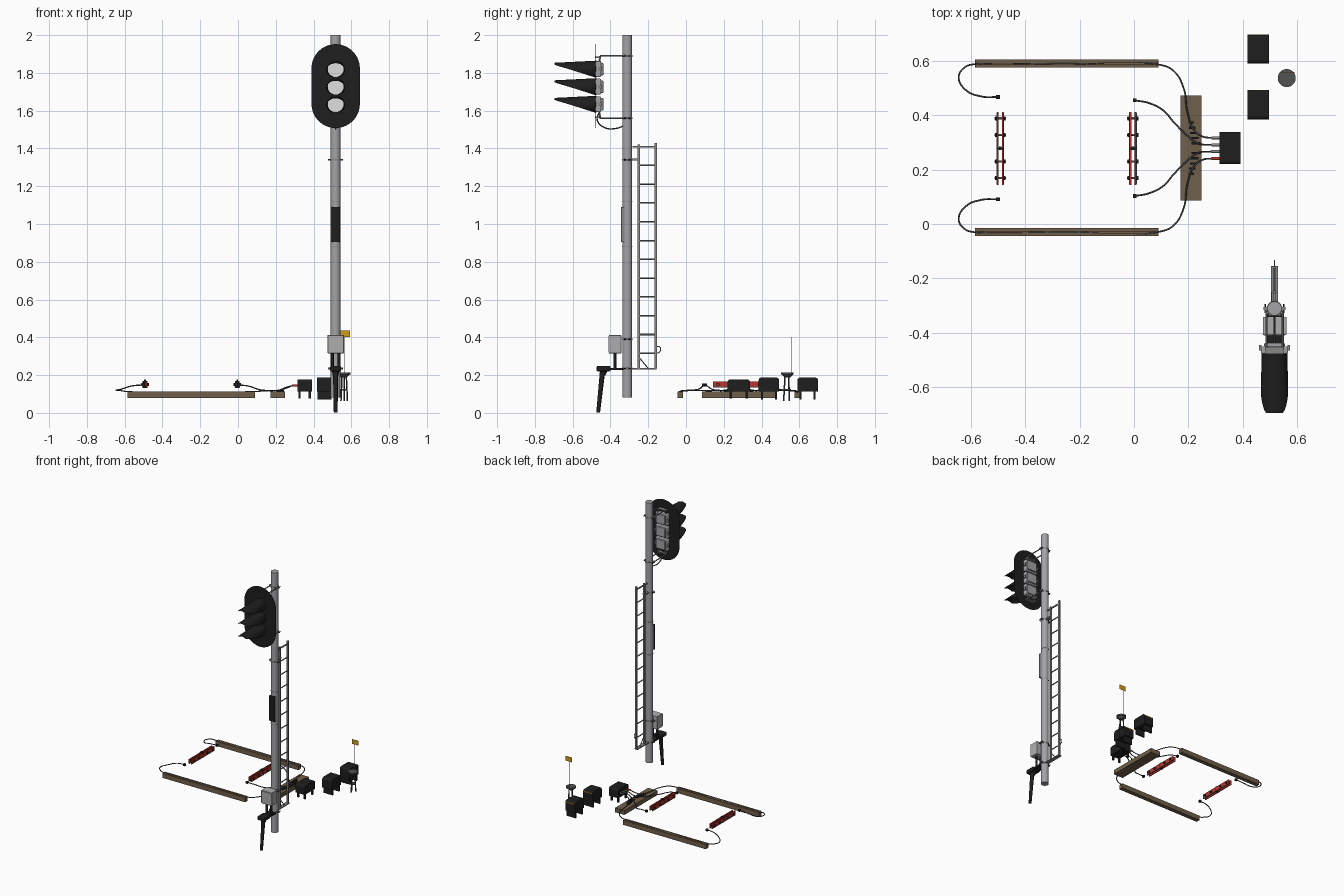
import bpy, bmesh, math
from mathutils import Vector

if "Cube" in bpy.data.objects:
    bpy.data.objects.remove(bpy.data.objects["Cube"])

def mat(name, r, g, b):
    m = bpy.data.materials.new(name)
    m.diffuse_color = (r, g, b, 1)
    m.use_nodes = True
    m.node_tree.nodes["Principled BSDF"].inputs["Base Color"].default_value = m.diffuse_color
    return m

GREY = mat("mast grey", 0.36, 0.37, 0.385)
LIGHT = mat("box light grey", 0.42, 0.42, 0.43)
STEEL = mat("ladder steel", 0.25, 0.25, 0.245)
BLACK = mat("black", 0.013, 0.013, 0.013)
CABLE = mat("cable dark grey", 0.075, 0.078, 0.08)
WOOD = mat("weathered wood", 0.165, 0.115, 0.07)
RED = mat("red", 0.52, 0.035, 0.025)
AMBER = mat("amber", 0.62, 0.33, 0.01)
LENS = mat("lens white", 0.74, 0.74, 0.74)
LID = mat("antenna grey", 0.085, 0.085, 0.085)

def obj(name, bm, m, smooth=False):
    bmesh.ops.recalc_face_normals(bm, faces=bm.faces)
    me = bpy.data.meshes.new(name)
    bm.to_mesh(me)
    bm.free()
    me.materials.append(m)
    o = bpy.data.objects.new(name, me)
    bpy.context.collection.objects.link(o)
    if smooth:
        bpy.ops.object.select_all(action='DESELECT')
        o.select_set(True)
        bpy.context.view_layer.objects.active = o
        bpy.ops.object.shade_smooth_by_angle(angle=math.radians(35))
    return o

def box(name, x, y, z, m, bevel=0, top_x=False):
    """Box from (min, max) pairs; top_x rounds only the top edges along x."""
    bm = bmesh.new()
    bmesh.ops.create_cube(bm, size=1)
    for v in bm.verts:
        v.co = [(a[0] + a[1]) / 2 + c * (a[1] - a[0]) for c, a in zip(v.co, (x, y, z))]
    if bevel:
        edges = [e for e in bm.edges if not top_x or
                 (abs(e.verts[0].co.x - e.verts[1].co.x) > 1e-4 and e.verts[0].co.z > z[1] - 1e-4)]
        bmesh.ops.bevel(bm, geom=edges, offset=bevel, segments=3, affect='EDGES', profile=0.5)
    return obj(name, bm, m)

def rod(name, p, q, r, m, r2=None, n=16):
    """Cylinder or cone between two points."""
    p, q = Vector(p), Vector(q)
    bm = bmesh.new()
    bmesh.ops.create_cone(bm, cap_ends=True, segments=n, radius1=r,
                          radius2=r if r2 is None else r2, depth=(q - p).length)
    rot = (q - p).to_track_quat('Z', 'Y')
    for v in bm.verts:
        v.co = rot @ v.co + (p + q) / 2
    return obj(name, bm, m, True)

def tube(name, pts, r, m):
    """Smooth cable through points."""
    cu = bpy.data.curves.new(name, 'CURVE')
    cu.dimensions = '3D'
    cu.bevel_depth, cu.bevel_resolution, cu.resolution_u = r, 2, 8
    cu.use_fill_caps = True
    s = cu.splines.new('BEZIER')
    s.bezier_points.add(len(pts) - 1)
    for bp, p in zip(s.bezier_points, pts):
        bp.co = p
        bp.handle_left_type = bp.handle_right_type = 'AUTO'
    cu.materials.append(m)
    o = bpy.data.objects.new(name, cu)
    bpy.context.collection.objects.link(o)
    bpy.ops.object.select_all(action='DESELECT')
    o.select_set(True)
    bpy.context.view_layer.objects.active = o
    bpy.ops.object.convert(target='MESH')

MX, MY = 0.517, -0.311     # mast axis

# Mast with joint rings and clamps
rod("mast", (MX, MY, 0.082), (MX, MY, 2.0), 0.026, GREY, n=32)
for z in (0.88, 1.12):
    rod("mast_ring", (MX, MY, z - 0.002), (MX, MY, z + 0.002), 0.0268, STEEL, n=32)
for z in (0.235, 0.39, 1.34, 1.56, 1.89):
    rod("mast_clamp", (MX, MY, z - 0.005), (MX, MY, z + 0.005), 0.028, STEEL, n=32)
    for s in (-1, 1):
        box("clamp_ear", sorted((MX + s * 0.025, MX + s * 0.04)), (MY - 0.006, MY + 0.006), (z - 0.004, z + 0.004), STEEL)
        rod("clamp_bolt", (MX + s * 0.034, MY - 0.016, z), (MX + s * 0.034, MY + 0.016, z), 0.003, BLACK, n=8)

# Dark plate on the mast front
box("mast_plate", (MX - 0.023, MX + 0.023), (-0.343, -0.336), (0.905, 1.09), BLACK)
box("mast_plate_back", (MX - 0.022, MX + 0.0235), (-0.341, -0.325), (0.906, 1.089), STEEL)

# Signal backplate (thin stadium)
bm = bmesh.new()
ring = []
for i in range(48):
    a = 2 * math.pi * (i + 0.5) / 48
    zc = 1.73 + (0.094 if math.sin(a) > 0 else -0.094)
    ring.append(bm.verts.new((MX + 0.128 * math.cos(a), -0.4805, zc + 0.128 * math.sin(a))))
f = bm.faces.new(ring)
ex = bmesh.ops.extrude_face_region(bm, geom=[f])
for v in ex['geom']:
    if isinstance(v, bmesh.types.BMVert):
        v.co.y += 0.0008
obj("signal_backplate", bm, BLACK)

# Three lamps: lens, tapered visor, housing
for z in (1.82, 1.727, 1.634):
    rod("lens", (MX, -0.479, z), (MX, -0.487, z), 0.042, LENS, n=32)
    bm = bmesh.new()
    rows = []
    for i in range(40):
        a = 2 * math.pi * i / 40
        t = min(1, 1.1 * (1 + math.cos(a)) / 2 + 0.02)
        row = []
        for r, k in ((0.047, 0), (0.047, 1), (0.0445, 1), (0.0445, 0)):
            row.append(bm.verts.new((MX + r * math.sin(a) * (1 + 0.12 * t * k), -0.475 - 0.22 * t * k,
                                     z + r * math.cos(a) * 0.95 - 0.011 * t * k)))
        rows.append(row)
    for i in range(40):
        p, q = rows[i], rows[(i + 1) % 40]
        for j in range(4):
            bm.faces.new((p[j], p[(j + 1) % 4], q[(j + 1) % 4], q[j]))
    obj("visor", bm, BLACK, True)
    box("lamp_housing", (MX - 0.05, MX + 0.05), (-0.478, -0.45), (z - 0.042, z + 0.042), GREY, 0.006)
    box("lamp_door", (MX - 0.038, MX + 0.038), (-0.452, -0.438), (z - 0.034, z + 0.034), GREY, 0.004)
    for s in (-1, 1):
        box("lamp_hinge", (MX + s * 0.052 - 0.005, MX + s * 0.052 + 0.005), (-0.465, -0.445), (z - 0.01, z + 0.01), STEEL)

# Head brackets and feed cable
for z, d in ((1.89, -0.03), (1.56, 0.03)):
    for s in (-1, 1):
        rod("head_bracket", (MX + s * 0.03, MY, z), (MX + s * 0.03, -0.455, z), 0.004, STEEL, n=8)
        rod("head_bracket_drop", (MX + s * 0.03, -0.455, z), (MX + s * 0.03, -0.458, z + d), 0.005, STEEL, n=8)
    box("head_bracket_cross", (MX - 0.033, MX + 0.033), (-0.478, -0.455), (z + d * 0.2 - 0.004, z + d * 0.2 + 0.004), STEEL)
tube("head_cable", [(MX, -0.455, 1.6), (MX, -0.47, 1.55), (MX, -0.43, 1.51), (MX, -0.37, 1.506), (MX, -0.33, 1.52)], 0.0035, CABLE)

# Ladder behind the mast
for y, top in ((-0.25, 1.42), (-0.16, 1.43)):
    box("ladder_rail", (MX - 0.006, MX + 0.006), (y - 0.006, y + 0.006), (0.235, top), STEEL)
for i in range(12):
    z = 1.41 - 0.0995 * i
    rod("ladder_rung", (MX, -0.252, z), (MX, -0.158, z), 0.004, STEEL, n=8)
box("ladder_top_arm", (MX - 0.004, MX + 0.004), (-0.284, -0.155), (1.404, 1.412), STEEL)
box("ladder_upper_bracket", (MX - 0.012, MX + 0.012), (-0.29, -0.25), (1.336, 1.346), STEEL)
box("ladder_foot_bracket", (MX - 0.013, MX + 0.013), (-0.3, -0.155), (0.23, 0.237), STEEL)
rod("ladder_brace", (MX, -0.245, 0.29), (MX, -0.2, 0.235), 0.003, STEEL, n=8)
tube("ladder_latch", [(MX, -0.158, 0.35), (MX, -0.14, 0.35), (MX, -0.138, 0.325), (MX, -0.155, 0.315)], 0.0025, STEEL)

# Junction box, its pipes and the leaning cable post
box("junction_box", (0.474, 0.561), (-0.408, -0.342), (0.315, 0.412), LIGHT, 0.003)
box("junction_box_door", (0.479, 0.556), (-0.411, -0.407), (0.32, 0.407), LIGHT)
for s in (-1, 1):
    rod("junction_pipe", (MX + s * 0.018, -0.377, 0.235), (MX + s * 0.018, -0.377, 0.316), 0.008, BLACK)
box("post_arm", (MX - 0.026, MX + 0.026), (-0.405, -0.33), (0.226, 0.238), BLACK)
box("post_head", (MX - 0.029, MX + 0.029), (-0.473, -0.4), (0.22, 0.248), BLACK, 0.006)
rod("post_collar", (MX, -0.442, 0.2), (MX, -0.437, 0.222), 0.015, BLACK, 0.02)
rod("leaning_post", (MX, -0.465, 0.002), (MX, -0.442, 0.22), 0.01, BLACK, 0.014)

# Wooden beams: two long with cable groove, one short
for y in (0.59, -0.03):
    for s in (-1, 1):
        box("long_beam_plank", (-0.585, 0.09), (y + s * 0.009 - 0.006, y + s * 0.009 + 0.006), (0.08, 0.114), WOOD)
    box("long_beam_base", (-0.585, 0.09), (y - 0.006, y + 0.006), (0.08, 0.108), WOOD)
box("short_beam", (0.172, 0.248), (0.086, 0.473), (0.08, 0.112), WOOD)

# Cables, mirrored about the track centre line
CY = 0.279
for s in (1, -1):
    def P(x, d, z):
        return (x, CY + s * d, z)
    tube("far_cable", [P(-0.5, 0.188, 0.148), P(-0.56, 0.19, 0.143), P(-0.62, 0.215, 0.125), P(-0.645, 0.262, 0.12),
                       P(-0.622, 0.298, 0.118), P(-0.587, 0.309, 0.113), P(-0.25, 0.31, 0.111), P(0.09, 0.308, 0.113),
                       P(0.145, 0.285, 0.117), P(0.183, 0.22, 0.118), P(0.197, 0.13, 0.118), P(0.222, 0.065, 0.122),
                       P(0.255, 0.042, 0.135), P(0.29, 0.038, 0.145)], 0.0033, CABLE)
    tube("near_cable", [P(0.003, 0.176, 0.148), P(0.055, 0.166, 0.142), P(0.11, 0.137, 0.124), P(0.145, 0.097, 0.119),
                        P(0.19, 0.052, 0.118), P(0.235, 0.018, 0.124), P(0.29, 0.012, 0.145)], 0.0033, CABLE)
    for x, d in ((-0.5, 0.188), (0.003, 0.176)):
        y = CY + s * d
        box("cable_end", (x - 0.007, x + 0.007), (y - 0.007, y + 0.007), (0.14, 0.155), BLACK)
    for d in (0.038, 0.012):
        y = CY + s * d
        rod("plug", (0.285, y, 0.145), (0.318, y, 0.145), 0.0055, RED if s < 0 and d > 0.03 else STEEL, n=12)
    # dark cable cleats on the short beam
    for i in range(5):
        d = 0.014 + i * 0.019
        x = 0.236 - i * 0.006
        box("cable_cleat", (x - 0.024 + i * 0.003, x + 0.008), sorted((CY + s * d, CY + s * (d + 0.008))), (0.111, 0.12), BLACK)

# Red rail joints: paired bars with grey liners and black bolts
for x in (-0.492, -0.004):
    for s in (-1, 1):
        c = x + s * 0.009
        box("joint_bar", (c - 0.003, c + 0.003), (0.144, 0.413), (0.134, 0.167), RED)
        c = x + s * 0.0115
        rod("joint_foot", (c, 0.146, 0.137), (c, 0.411, 0.137), 0.003, STEEL, n=8)
    for y in (0.169, 0.23, 0.328, 0.389):
        rod("joint_bolt", (x - 0.021, y, 0.151), (x + 0.021, y, 0.151), 0.004, STEEL, n=8)
        for s in (-1, 1):
            rod("joint_nut", (x + s * 0.012, y, 0.151), (x + s * 0.02, y, 0.151), 0.0085, BLACK, n=6)
    box("joint_insulator", (x - 0.013, x + 0.013), (0.275, 0.282), (0.132, 0.17), BLACK)
    box("joint_top_lug", (x - 0.005, x + 0.005), (0.272, 0.285), (0.15, 0.176), BLACK)

# Trackside black boxes: first on four posts, others on full-width end plates
for x0, x1, y0, y1, zt, zb in ((0.315, 0.391, 0.22, 0.339, 0.177, 0.075),
                               (0.418, 0.496, 0.385, 0.493, 0.187, 0.07),
                               (0.418, 0.496, 0.59, 0.698, 0.187, 0.07)):
    box("trackside_box", (x0, x1), (y0, y1), (0.113, zt), BLACK, 0.014, True)
    for y in (y0 + 0.017, y1 - 0.017):
        if x0 > 0.4:
            box("box_leg_plate", (x0 + 0.002, x1 - 0.002), (y - 0.005, y + 0.005), (zb, 0.12), BLACK)
        else:
            for x in (x0 + 0.011, x1 - 0.011):
                box("box_leg", (x - 0.006, x + 0.006), (y - 0.006, y + 0.006), (zb, 0.12), BLACK)
    if x0 > 0.4:
        box("box_label", (x0 + 0.006, x1 - 0.006), (y1 - 0.006, y1), (0.174, 0.18), AMBER)

# Antenna on legs with marker flag
AX, AY = 0.562, 0.537
rod("antenna_disc", (AX, AY, 0.203), (AX, AY, 0.213), 0.033, LID, n=32)
rod("antenna_cone", (AX, AY, 0.188), (AX, AY, 0.203), 0.015, LID, 0.03, n=24)
rod("antenna_ring", (AX, AY, 0.118), (AX, AY, 0.126), 0.018, CABLE, n=24)
for i in range(3):
    a = 2 * math.pi * i / 3 + 0.5
    rod("antenna_leg", (AX + 0.02 * math.cos(a), AY + 0.02 * math.sin(a), 0.062),
        (AX + 0.013 * math.cos(a), AY + 0.013 * math.sin(a), 0.195), 0.004, CABLE, n=8)
rod("flag_wire", (0.563, 0.558, 0.2), (0.563, 0.558, 0.403), 0.0018, LIGHT, n=8)
box("marker_flag", (0.541, 0.593), (0.5578, 0.5584), (0.402, 0.437), AMBER)
